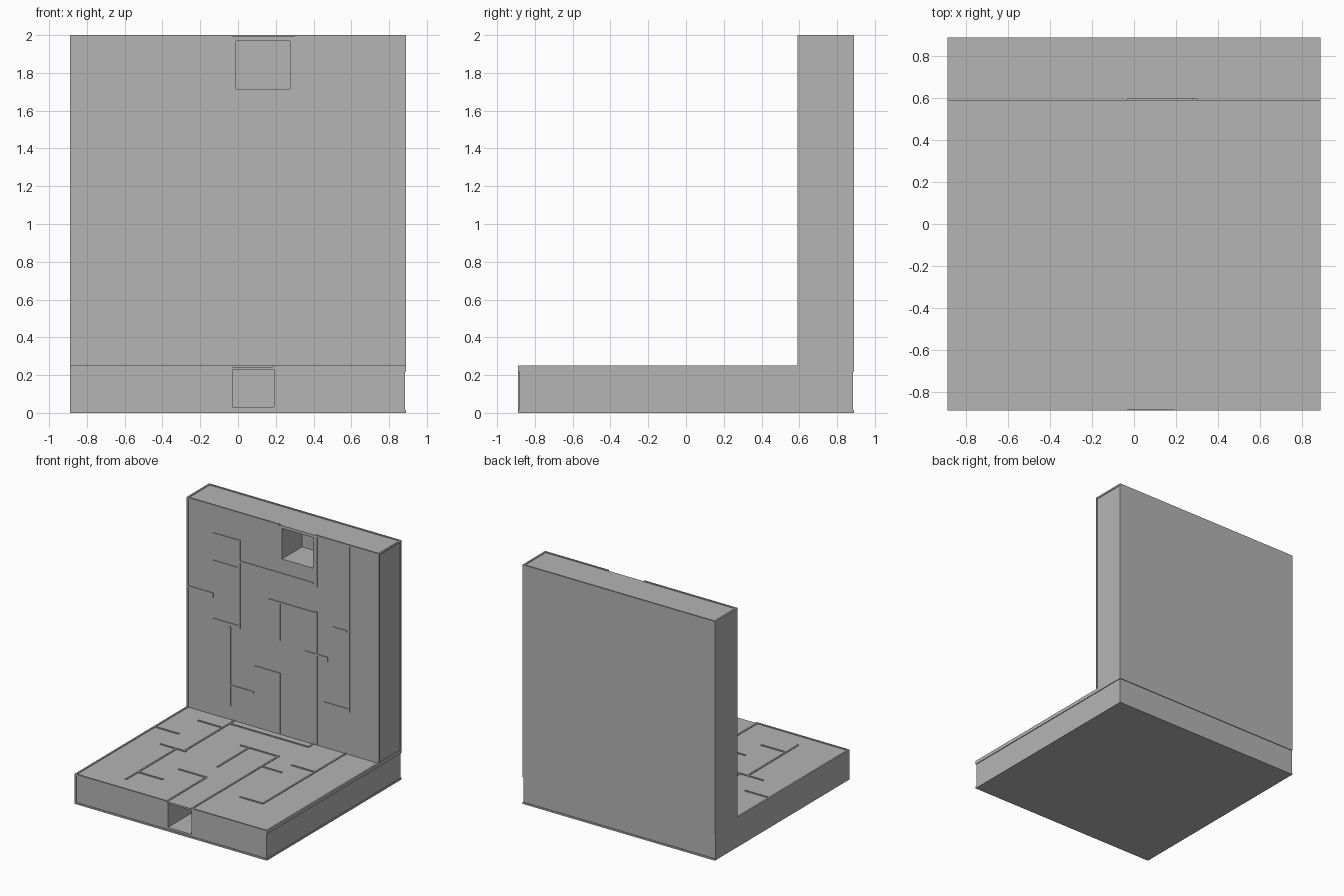
import bpy, bmesh
from mathutils import Vector

cube = bpy.data.objects.get("Cube")
if cube:
    bpy.data.objects.remove(cube, do_unlink=True)

grey = bpy.data.materials.new("plain grey")
grey.use_nodes = True
colour = (0.46, 0.46, 0.46, 1)
grey.diffuse_color = colour
grey.node_tree.nodes["Principled BSDF"].inputs["Base Color"].default_value = colour

E = 0.89        # half width
D = 0.006       # recess depth
W = 0.014       # wall and rim thickness
FLOOR = 0.25    # top of the base
FACE = 0.59     # front of the upright panel
BAND = 0.22     # lower edge of the upright panel at the back


def finish(name, bm):
    bmesh.ops.recalc_face_normals(bm, faces=bm.faces)
    mesh = bpy.data.meshes.new(name)
    bm.to_mesh(mesh)
    bm.free()
    mesh.materials.append(grey)
    obj = bpy.data.objects.new(name, mesh)
    bpy.context.collection.objects.link(obj)
    return obj


def add_box(bm, lo, hi):
    lo, hi = Vector(lo), Vector(hi)
    verts = bmesh.ops.create_cube(bm, size=1)["verts"]
    for v in verts:
        v.co = (lo + hi) / 2 + v.co * (hi - lo)


def boxes(name, spans):
    bm = bmesh.new()
    for lo, hi in spans:
        add_box(bm, lo, hi)
    return finish(name, bm)


# L-shaped body, extruded across x from its side profile
bm = bmesh.new()
profile = [(D - E, 0), (E - D, 0), (E - D, BAND), (E, BAND), (E, 2 - D),
           (FACE + D, 2 - D), (FACE + D, FLOOR - D), (D - E, FLOOR - D)]
side = bm.faces.new([bm.verts.new((-E, y, z)) for y, z in profile])
ext = bmesh.ops.extrude_face_region(bm, geom=[side])["geom"]
bmesh.ops.translate(bm, vec=(2 * E - D, 0, 0),
                    verts=[v for v in ext if isinstance(v, bmesh.types.BMVert)])
body = finish("maze_body", bm)

# Square openings: one in the panel, one in the base
openings = {
    "panel_opening": ((-0.01, 0.5, 1.715), (0.275, 0.86, 1.97)),
    "base_opening": ((-0.03, -1, 0.03), (0.19, -0.54, 0.23)),
}
for name, span in openings.items():
    cutter = boxes(name + "_cutter", [span])
    cutter.hide_render = True
    cutter.hide_viewport = True
    mod = body.modifiers.new(name, "BOOLEAN")
    mod.operation = "DIFFERENCE"
    mod.solver = "EXACT"
    mod.object = cutter

# Raised rims along the edges, broken above the openings
boxes("panel_rim", [
    ((-E, FACE, 2 - W), (-0.03, FACE + W, 2)),
    ((0.3, FACE, 2 - W), (E, FACE + W, 2)),
    ((-E, E - W, 2 - W), (E, E, 2)),
    ((-E, FACE, 2 - W), (W - E, E, 2)),
    ((E - W, FACE, 2 - W), (E, E, 2)),
    ((-E, FACE, FLOOR - W), (W - E, FACE + W, 2)),
    ((E - W, FACE, FLOOR - W), (E, FACE + W, 2)),
    ((E - W, E - W, BAND), (E, E, 2)),
    ((E - W, -E, BAND), (E, E, FLOOR)),
])
boxes("base_rim", [
    ((-E, -E, FLOOR - W), (-0.03, W - E, FLOOR)),
    ((0.19, -E, FLOOR - W), (E, W - E, FLOOR)),
    ((-E, -E, 0), (E, W - E, W)),
    ((-E, -E, 0), (W - E, W - E, FLOOR)),
    ((-E, -E, FLOOR - W), (W - E, FACE + W, FLOOR)),
    ((E - W, -E, 0), (E, E, W)),
    ((-E, E - W, 0), (E, E, W)),
])

# Thin maze walls on the panel: (x1, x2, z) across and (x, z1, z2) upright
panel_across = [(-.65, -.40, 1.76), (-.40, .28, 1.59), (-.65, -.42, 1.53),
                (-.88, -.65, 1.255), (-.13, .31, 1.345), (-.65, -.41, 1.045),
                (.46, .59, 1.27), (.20, .41, 1.0), (-.27, -.03, .75),
                (-.49, -.27, .53), (.38, .61, .62)]
panel_up = [(-.40, 1.03, 1.77), (-.49, .36, 1.02), (-.03, 1.03, 1.34),
            (-.03, .25, .755), (.31, 1.57, 1.99), (.31, .25, 1.36),
            (.61, .60, 1.99), (-.65, 1.22, 1.26), (.41, .97, 1.0)]
h = W / 2
y0, y1 = FACE, FACE + 2 * D
boxes("panel_maze_walls",
      [((a, y0, z - h), (b, y1, z + h)) for a, b, z in panel_across] +
      [((x - h, y0, a), (x + h, y1, b)) for x, a, b in panel_up])

# Thin maze walls on the base: (x1, x2, y) across and (x, y1, y2) lengthwise
floor_across = [(-.88, -.66, .16), (-.68, -.46, .44), (-.67, -.43, -.07),
                (-.52, -.29, -.58), (-.30, -.04, -.36), (-.16, .20, .26),
                (-.45, .28, .53), (.19, .38, .04), (.36, .57, .19),
                (.37, .58, -.5)]
floor_along = [(-.52, -.74, -.07), (-.45, -.07, .6), (-.04, -.88, -.36),
               (.19, -.88, .26), (-.08, -.16, .26), (.28, .53, .6),
               (.58, -.5, .6)]
z0, z1 = FLOOR - 2 * D, FLOOR
boxes("base_maze_walls",
      [((a, y - h, z0), (b, y + h, z1)) for a, b, y in floor_across] +
      [((x - h, a, z0), (x + h, b, z1)) for x, a, b in floor_along])
